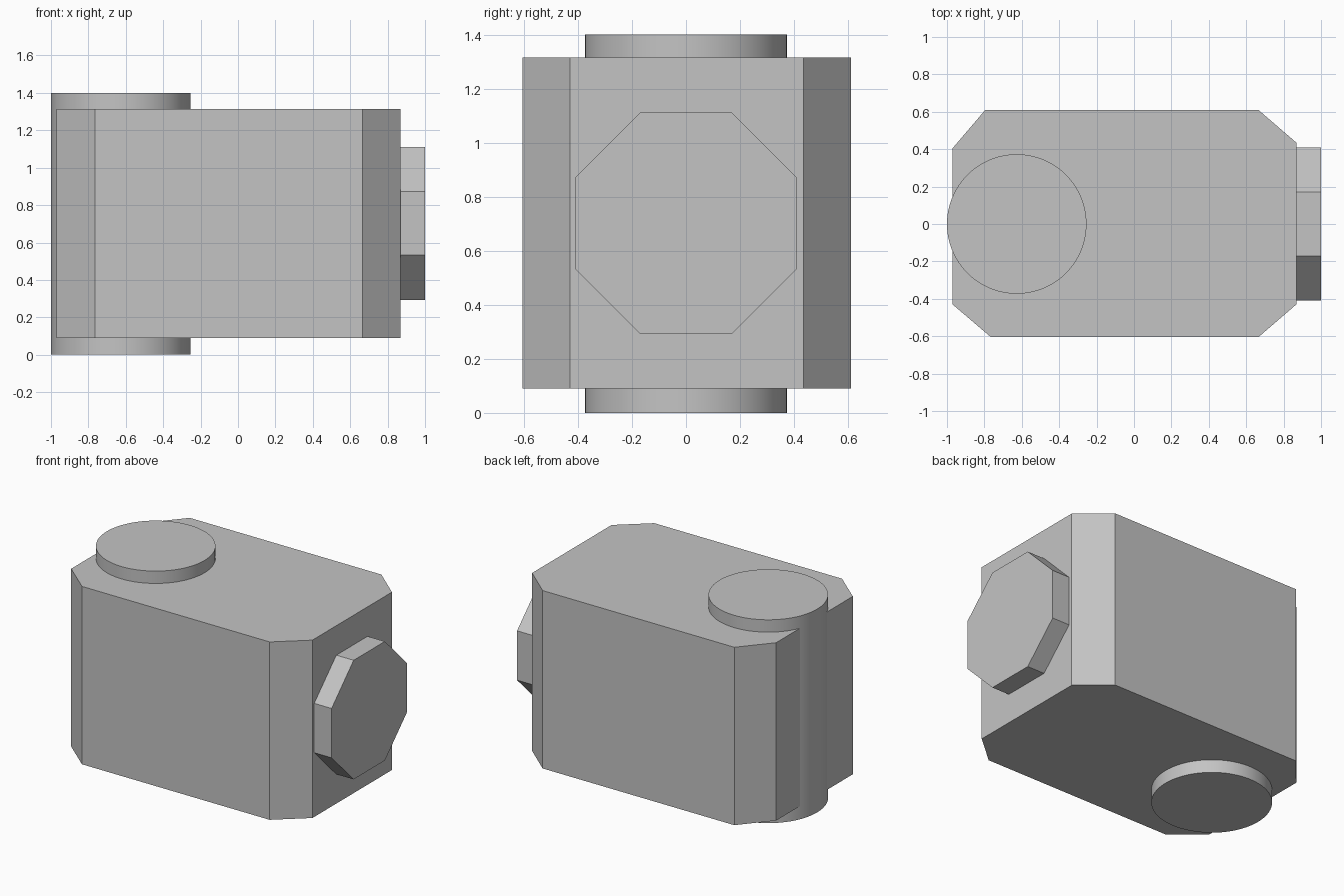
import bpy
import bmesh
import math

cube = bpy.data.objects.get("Cube")
if cube:
    bpy.data.objects.remove(cube, do_unlink=True)

grey = bpy.data.materials.new("light grey")
grey.use_nodes = True
colour = (0.55, 0.55, 0.55, 1)
grey.diffuse_color = colour
grey.node_tree.nodes["Principled BSDF"].inputs["Base Color"].default_value = colour


def extruded(name, outline, bottom, top):
    """Prism from a plan outline between two heights."""
    bm = bmesh.new()
    base = bm.faces.new([bm.verts.new((x, y, bottom)) for x, y in outline])
    grown = bmesh.ops.extrude_face_region(bm, geom=[base], use_keep_orig=True)
    raised = [v for v in grown["geom"] if isinstance(v, bmesh.types.BMVert)]
    bmesh.ops.translate(bm, verts=raised, vec=(0, 0, top - bottom))
    bmesh.ops.recalc_face_normals(bm, faces=bm.faces)
    mesh = bpy.data.meshes.new(name)
    bm.to_mesh(mesh)
    bm.free()
    obj = bpy.data.objects.new(name, mesh)
    bpy.context.collection.objects.link(obj)
    obj.data.materials.append(grey)
    return obj


def cylinder(name, sides, radius, depth, location, rotation=(0, 0, 0)):
    bpy.ops.mesh.primitive_cylinder_add(vertices=sides, radius=radius, depth=depth,
                                        location=location, rotation=rotation)
    obj = bpy.context.object
    obj.name = name
    obj.data.materials.append(grey)
    return obj


# Main block with four cut corners
extruded("body", [(-0.97, -0.43), (-0.765, -0.605), (0.665, -0.605), (0.868, -0.43),
                  (0.868, 0.435), (0.665, 0.61), (-0.795, 0.61), (-0.97, 0.405)],
         0.09, 1.315)

# Round post running through the body at the rear end
cylinder("pivot_post", 96, 0.373, 1.4, (-0.627, 0, 0.7))
bpy.ops.object.shade_smooth_by_angle(angle=math.radians(30))

# Eight-sided plate on the end face, flat side up
plate = cylinder("end_plate", 8, 0.41 / math.cos(math.pi / 8), 0.16, (0.92, 0, 0.702))
plate.rotation_euler = (math.pi / 8, math.pi / 2, 0)
# Turn the octagon about its own axis before laying it on its side
plate.rotation_mode = 'XYZ'
plate.rotation_euler = (0, math.pi / 2, 0)
bm = bmesh.new()
bm.from_mesh(plate.data)
for v in bm.verts:
    x, y = v.co.x, v.co.y
    c, s = math.cos(math.pi / 8), math.sin(math.pi / 8)
    v.co.x, v.co.y = c * x - s * y, s * x + c * y
bm.to_mesh(plate.data)
bm.free()
